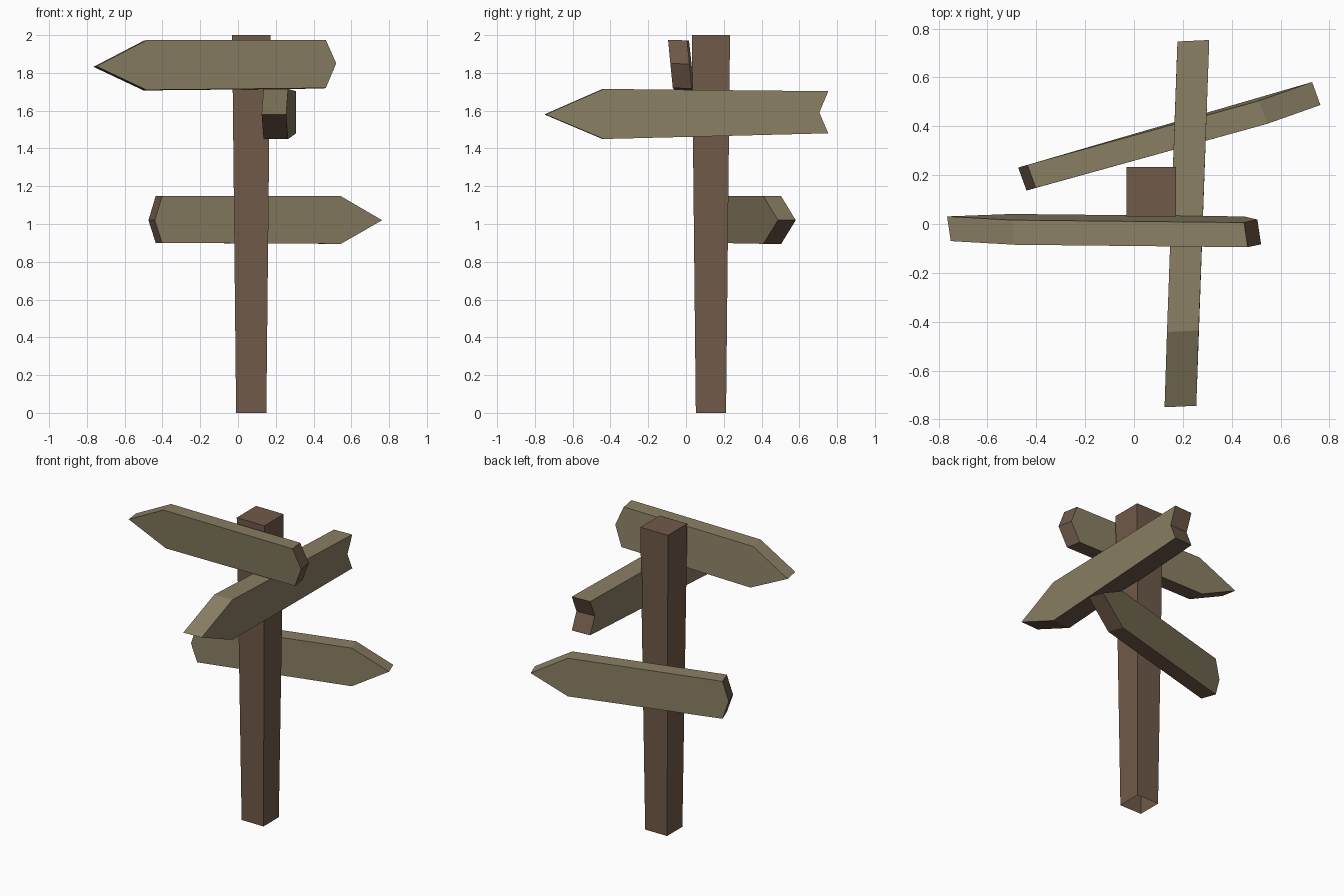
import bpy, bmesh
from mathutils import Vector

if "Cube" in bpy.data.objects:
    bpy.data.objects.remove(bpy.data.objects["Cube"])


def material(name, rgb):
    m = bpy.data.materials.new(name)
    m.diffuse_color = (*rgb, 1)
    m.use_nodes = True
    m.node_tree.nodes["Principled BSDF"].inputs["Base Color"].default_value = m.diffuse_color
    return m


BROWN = material("brown_wood", (0.162, 0.102, 0.067))
OLIVE = material("weathered_board", (0.254, 0.212, 0.127))


def finish(name, bm, mats):
    bmesh.ops.recalc_face_normals(bm, faces=bm.faces)
    me = bpy.data.meshes.new(name)
    bm.to_mesh(me)
    bm.free()
    for m in mats:
        me.materials.append(m)
    ob = bpy.data.objects.new(name, me)
    bpy.context.collection.objects.link(ob)
    return ob


def board(name, outline, thickness):
    """Arrow board: outline runs tip, upper shoulder, tail top, tail middle,
    tail bottom, lower shoulder; it is extruded along the thickness vector."""
    bm = bmesh.new()
    a = [bm.verts.new(p) for p in outline]
    b = [bm.verts.new(Vector(p) + Vector(thickness)) for p in outline]
    bm.faces.new(a)
    bm.faces.new(b[::-1])
    n = len(a)
    for i in range(n):
        j = (i + 1) % n
        f = bm.faces.new((a[i], b[i], b[j], a[j]))
        # upper edges keep the board colour, tail and underside are brown
        f.material_index = 0 if i < 2 else 1
    return finish(name, bm, [OLIVE, BROWN])


# Post: square, slightly wider at the top, open underneath
bm = bmesh.new()
cx, cy = 0.07, 0.132
rings = []
for z, r in ((0, 0.08), (2, 0.101)):
    rings.append([bm.verts.new((cx + sx * r, cy + sy * r, z))
                  for sx, sy in ((-1, -1), (1, -1), (1, 1), (-1, 1))])
lo, hi = rings
for i in range(4):
    j = (i + 1) % 4
    bm.faces.new((lo[i], lo[j], hi[j], hi[i]))
bm.faces.new(hi)
finish("post", bm, [BROWN])

# Top board points left and leans forward
board("top_board",
      [(-0.75, -0.07, 1.835), (-0.485, -0.085, 1.973), (0.465, -0.095, 1.975),
       (0.52, -0.083, 1.85), (0.465, -0.07, 1.72), (-0.485, -0.06, 1.71)],
      (-0.015, 0.101, -0.003))

# Middle board points to the front and has a notched tail
board("middle_board",
      [(0.125, -0.75, 1.58), (0.135, -0.442, 1.715), (0.178, 0.747, 1.703),
       (0.176, 0.70, 1.59), (0.178, 0.747, 1.48), (0.135, -0.442, 1.45)],
      (0.13, 0.006, 0))

# Lower board sits behind the post and points right
board("lower_board",
      [(0.763, 0.487, 1.02), (0.545, 0.41, 1.147), (-0.402, 0.148, 1.147),
       (-0.44, 0.137, 1.02), (-0.402, 0.148, 0.9), (0.545, 0.41, 0.895)],
      (-0.034, 0.094, 0))
